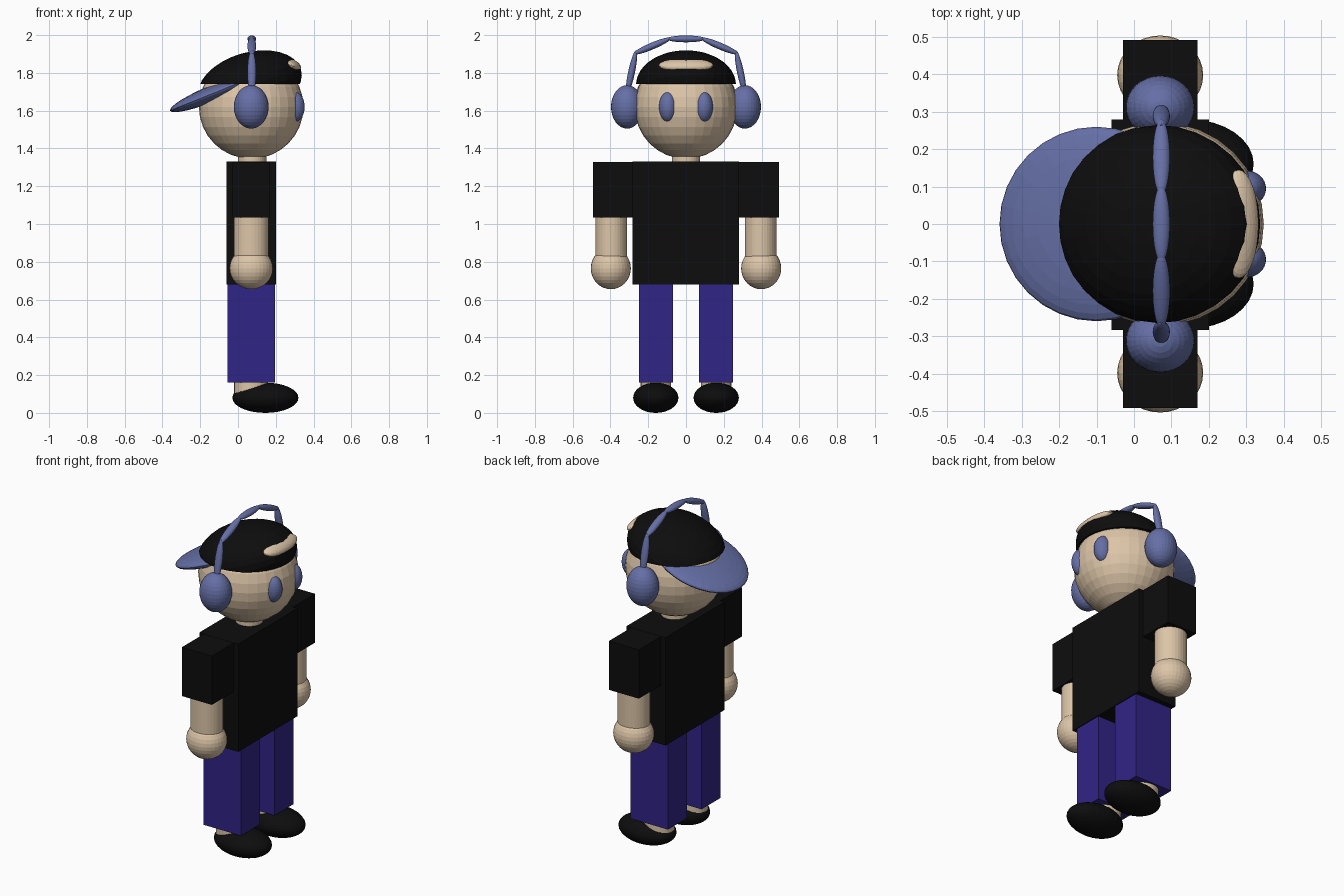
import bpy
import bmesh
import math
from mathutils import Vector

cube = bpy.data.objects.get("Cube")
if cube:
    bpy.data.objects.remove(cube, do_unlink=True)


def material(name, rgb):
    m = bpy.data.materials.new(name)
    m.use_nodes = True
    colour = (*rgb, 1)
    m.diffuse_color = colour
    m.node_tree.nodes["Principled BSDF"].inputs["Base Color"].default_value = colour
    return m


skin = material("skin", (0.72, 0.56, 0.39))
black = material("black cloth", (0.004, 0.004, 0.004))
steel = material("slate blue", (0.13, 0.16, 0.38))
denim = material("indigo trousers", (0.03, 0.018, 0.24))


def finish(name, bm, mat, loc, rot=(0, 0, 0)):
    mesh = bpy.data.meshes.new(name)
    bm.to_mesh(mesh)
    bm.free()
    mesh.materials.append(mat)
    ob = bpy.data.objects.new(name, mesh)
    bpy.context.collection.objects.link(ob)
    ob.location, ob.rotation_euler = loc, rot
    return ob


def ellipsoid(name, mat, loc, radii, rot=(0, 0, 0)):
    bm = bmesh.new()
    bmesh.ops.create_uvsphere(bm, u_segments=32, v_segments=16, radius=1)
    bmesh.ops.scale(bm, vec=radii, verts=bm.verts)
    return finish(name, bm, mat, loc, rot)


def box(name, mat, low, high):
    low, high = Vector(low), Vector(high)
    bm = bmesh.new()
    bmesh.ops.create_cube(bm, size=1)
    bmesh.ops.scale(bm, vec=high - low, verts=bm.verts)
    return finish(name, bm, mat, (low + high) / 2)


def tube(name, mat, x, y, z0, z1, rx, ry):
    bm = bmesh.new()
    bmesh.ops.create_cone(bm, cap_ends=True, segments=32, radius1=1, radius2=1, depth=z1 - z0)
    bmesh.ops.scale(bm, vec=(rx, ry, 1), verts=bm.verts)
    return finish(name, bm, mat, (x, y, (z0 + z1) / 2))


def trim(ob, z, keep_above):
    """Slice an object level at height z and close the cut."""
    ob.rotation_mode = 'XYZ'
    inv = ob.matrix_basis.inverted()
    bm = bmesh.new()
    bm.from_mesh(ob.data)
    co = inv @ Vector((0, 0, z))
    no = inv.to_3x3() @ Vector((0, 0, 1))
    cut = bmesh.ops.bisect_plane(bm, geom=bm.verts[:] + bm.edges[:] + bm.faces[:],
                                 plane_co=co, plane_no=no,
                                 clear_inner=keep_above, clear_outer=not keep_above)
    edges = [e for e in cut["geom_cut"] if isinstance(e, bmesh.types.BMEdge)]
    bmesh.ops.contextual_create(bm, geom=edges)
    bm.to_mesh(ob.data)
    bm.free()


X = 0.07  # common body axis

# Head and neck
head = ellipsoid("head", skin, (X, 0, 1.62), (0.277, 0.272, 0.275))
trim(head, 1.76, False)
tube("neck", skin, X + 0.005, 0, 1.3, 1.4, 0.075, 0.075)

# Cap worn backwards: crown, brim and the forehead opening
crown = ellipsoid("cap_crown", black, (0.062, 0, 1.738), (0.283, 0.265, 0.17),
                  (0, math.radians(-16.5), 0))
trim(crown, 1.74, True)
ellipsoid("cap_brim", steel, (-0.1, 0, 1.705), (0.28, 0.26, 0.045),
          (0, math.radians(-22), 0))
ellipsoid("forehead_opening", skin, (0.28, 0, 1.84), (0.055, 0.145, 0.033),
          (0, math.radians(20), 0))

# Torso
box("torso", black, (-0.06, -0.283, 0.68), (0.2, 0.28, 1.33))

# Paired parts
for side, s in (("left", 1), ("right", -1)):
    ellipsoid(side + "_eye", steel, (0.3, s * 0.095, 1.62), (0.053, 0.048, 0.08))
    ellipsoid(side + "_ear_cup", steel, (X, s * 0.312, 1.62), (0.092, 0.085, 0.115))
    box(side + "_sleeve", black, (-0.03, min(s * 0.25, s * 0.492), 1.035),
        (0.17, max(s * 0.25, s * 0.492), 1.329))
    tube(side + "_arm", skin, X, s * 0.396, 0.78, 1.06, 0.092, 0.084)
    ellipsoid(side + "_hand", skin, (X, s * 0.398, 0.765), (0.115, 0.106, 0.11))
    box(side + "_trouser_leg", denim, (-0.055, s * 0.16 - 0.09, 0.16),
        (0.195, s * 0.16 + 0.09, 0.69))
    tube(side + "_ankle", skin, X, s * 0.16, 0.08, 0.18, 0.09, 0.08)
    ellipsoid(side + "_shoe", black, (0.145, s * 0.16, 0.08), (0.175, 0.12, 0.08))

# Headphone band: a chain of slim ellipsoids
half = [(0.31, 1.70), (0.267, 1.905), (0.09, 1.98)]
path = [Vector((X + 0.003, -y, z)) for y, z in half]
path += [Vector((X + 0.003, y, z)) for y, z in reversed(half)]
for i, (a, b) in enumerate(zip(path, path[1:])):
    d = b - a
    ellipsoid(f"headband_link_{i + 1}", steel, (a + b) / 2,
              (0.023, d.length * 0.57, 0.018), (math.atan2(d.z, d.y), 0, 0))
